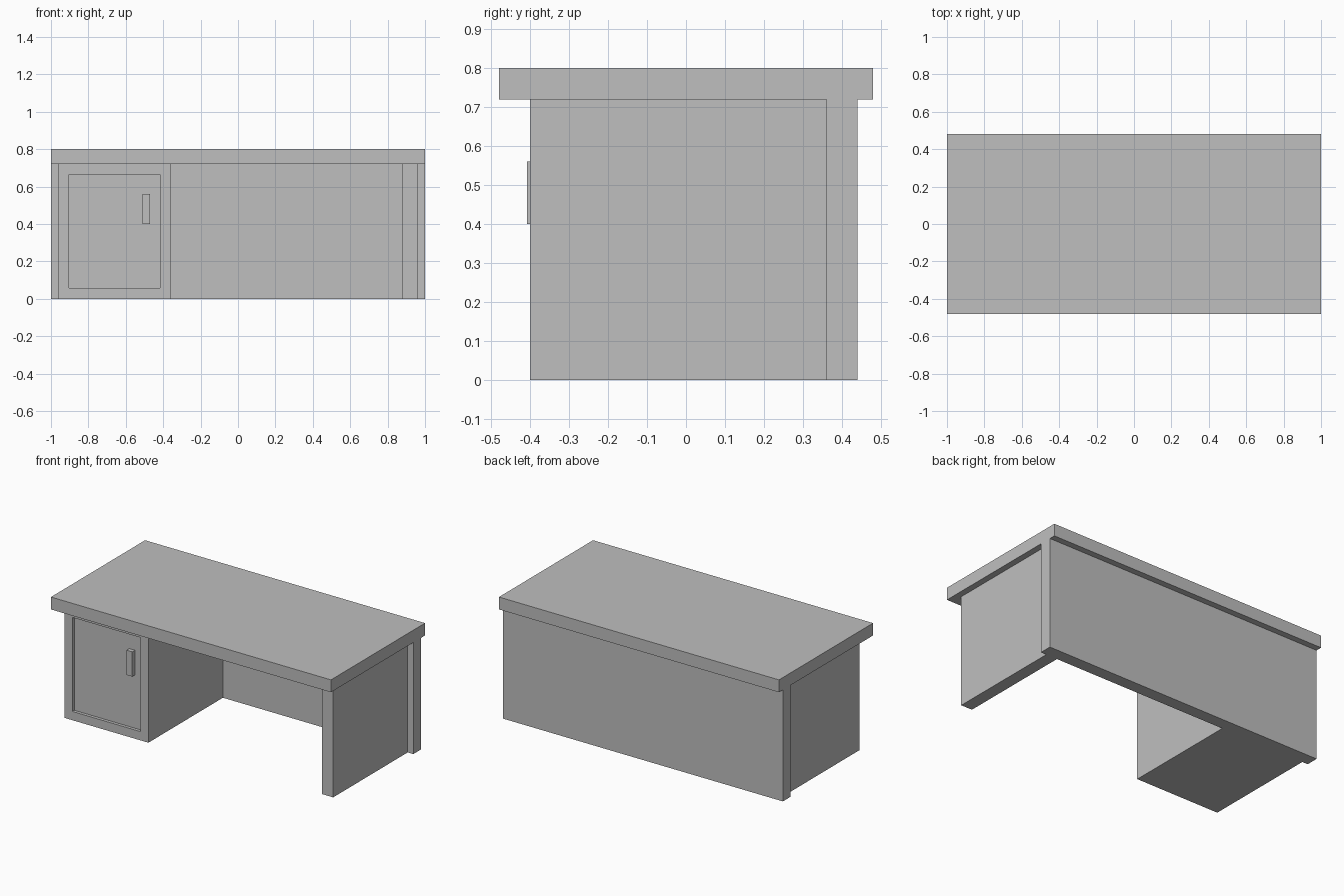
import bpy
import bmesh
from mathutils import Vector

cube = bpy.data.objects.get("Cube")
if cube:
    bpy.data.objects.remove(cube, do_unlink=True)

# Single flat colour
grey = bpy.data.materials.new("plain_grey")
grey.use_nodes = True
colour = (0.52, 0.52, 0.52, 1)
grey.diffuse_color = colour
grey.node_tree.nodes["Principled BSDF"].inputs["Base Color"].default_value = colour


def box_mesh(low, high):
    """Make a bmesh box between two opposite corners."""
    low, high = Vector(low), Vector(high)
    bm = bmesh.new()
    bmesh.ops.create_cube(bm, size=1)
    bmesh.ops.scale(bm, vec=high - low, verts=bm.verts)
    bmesh.ops.translate(bm, vec=(low + high) / 2, verts=bm.verts)
    return bm


def add_part(name, bm):
    mesh = bpy.data.meshes.new(name)
    bm.to_mesh(mesh)
    bm.free()
    mesh.materials.append(grey)
    obj = bpy.data.objects.new(name, mesh)
    bpy.context.collection.objects.link(obj)
    return obj


TOP = 0.72      # underside of the desktop
FRONT = -0.40   # front of the supports
BACK = 0.36     # where the supports meet the back panel

# Desktop, back panel and side support
add_part("desktop", box_mesh((-1, -0.48, TOP), (1, 0.48, 0.80)))
add_part("back_panel", box_mesh((-1, BACK, 0), (1, 0.44, TOP)))
add_part("side_panel", box_mesh((0.88, FRONT, 0), (0.96, BACK, TOP)))

# Cabinet with a recessed door: inset the front face, then sink it
bm = box_mesh((-0.96, FRONT, 0), (-0.36, BACK, TOP))
bm.normal_update()
door = min(bm.faces, key=lambda f: f.calc_center_median().y)
bmesh.ops.inset_region(bm, faces=[door], thickness=0.08)
rim = bmesh.ops.inset_region(bm, faces=[door], thickness=0)
bmesh.ops.translate(bm, vec=(0, 0.02, 0), verts=door.verts)
bmesh.ops.recalc_face_normals(bm, faces=bm.faces)
add_part("cabinet", bm)

# Door handle
add_part("door_handle", box_mesh((-0.51, -0.408, 0.40), (-0.47, -0.38, 0.56)))
